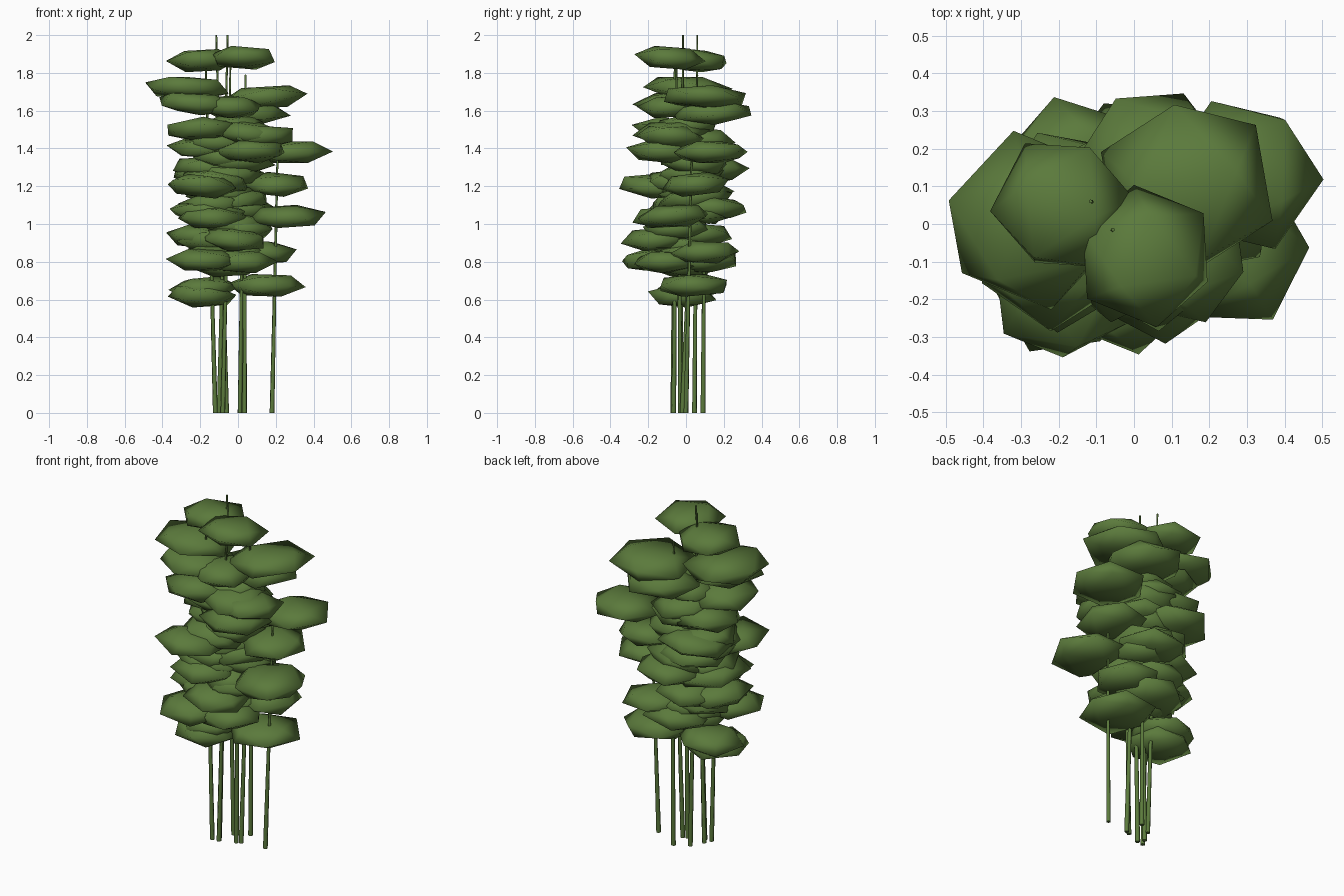
import bpy, random
from math import pi
from mathutils import Vector, Euler, Matrix

random.seed(23)
cube = bpy.data.objects.get("Cube")
if cube:
    bpy.data.objects.remove(cube, do_unlink=True)

green = bpy.data.materials.new("leaf_green")
green.use_nodes = True
colour = (0.105, 0.195, 0.045, 1)
green.diffuse_color = colour
green.node_tree.nodes["Principled BSDF"].inputs["Base Color"].default_value = colour


def finish(name):
    obj = bpy.context.object
    obj.name = name
    obj.data.materials.append(green)
    return obj


def stem(base, top):
    """Thin tapering cane leaning from base to top."""
    a, b = Vector(base), Vector(top)
    bpy.ops.mesh.primitive_cone_add(vertices=6, radius1=0.013, radius2=0.005,
                                    depth=(b - a).length, location=(a + b) / 2)
    obj = finish("stem")
    obj.rotation_euler = (b - a).to_track_quat('Z', 'Y').to_euler()
    bpy.ops.object.shade_smooth_by_angle(angle=pi / 2.5)


def leaf_pad(x, y, z, r):
    """Irregular leaf cluster: a randomly turned low-poly ball, then flattened."""
    bpy.ops.mesh.primitive_ico_sphere_add(subdivisions=1, radius=1, location=(x, y, z))
    obj = finish("leaf_pad")
    turn = Euler([random.uniform(0, 2 * pi) for axis in range(3)]).to_matrix().to_4x4()
    obj.data.transform(Matrix.Diagonal((r * 1.07, r * 1.07, 0.067, 1)) @ turn)
    obj.rotation_euler = (random.uniform(-.09, .09), random.uniform(-.09, .09), 0)
    bpy.ops.object.shade_smooth()


# Canes: base x, base y, top x, top y, top height
for bx, by, tx, ty, tz in [
    (-.06, .045, -.115, .06, 2), (-.1, -.03, -.055, -.015, 2),
    (-.12, -.07, -.17, -.06, 1.82), (-.08, -.065, -.04, -.05, 1.84),
    (.035, -.02, .04, .06, 1.79), (.01, -.03, .03, -.04, 1.6),
    (.02, .09, .02, .1, 1.55), (.18, 0, .21, .03, 1.4),
]:
    stem((bx, by, 0), (tx, ty, tz))

# Outer leaf clusters, from the crown downwards: x, y, z, radius
for pad in [
    (.03, -.085, 1.88, .18), (-.19, .05, 1.865, .18),
    (-.27, .01, 1.72, .23), (.14, .1, 1.67, .23),
    (-.22, -.06, 1.64, .21), (-.04, -.08, 1.62, .17), (.05, .14, 1.59, .22),
    (-.19, -.08, 1.5, .2), (.13, -.08, 1.46, .18),
    (.07, -.12, 1.385, .19), (.29, .13, 1.38, .2), (-.17, .05, 1.41, .2),
    (-.16, .13, 1.28, .2), (-.19, -.17, 1.2, .19), (.2, .05, 1.21, .18),
    (.26, -.07, 1.04, .2), (-.15, 0, 1.06, .22), (0, .14, 1.08, .19),
    (-.19, -.02, .93, .19), (-.02, -.16, .92, .18), (.13, .1, .85, .18),
    (-.18, -.16, .81, .19), (.02, -.1, .8, .18), (-.02, .1, .8, .19),
    (.15, .04, .675, .2), (-.19, -.02, .62, .18), (-.18, .02, .66, .18),
]:
    leaf_pad(*pad)

# Inner clusters filling the crown
for i in range(24):
    leaf_pad(random.uniform(-.18, .06), random.uniform(-.1, .1),
             .78 + i * .032, random.uniform(.17, .2))
